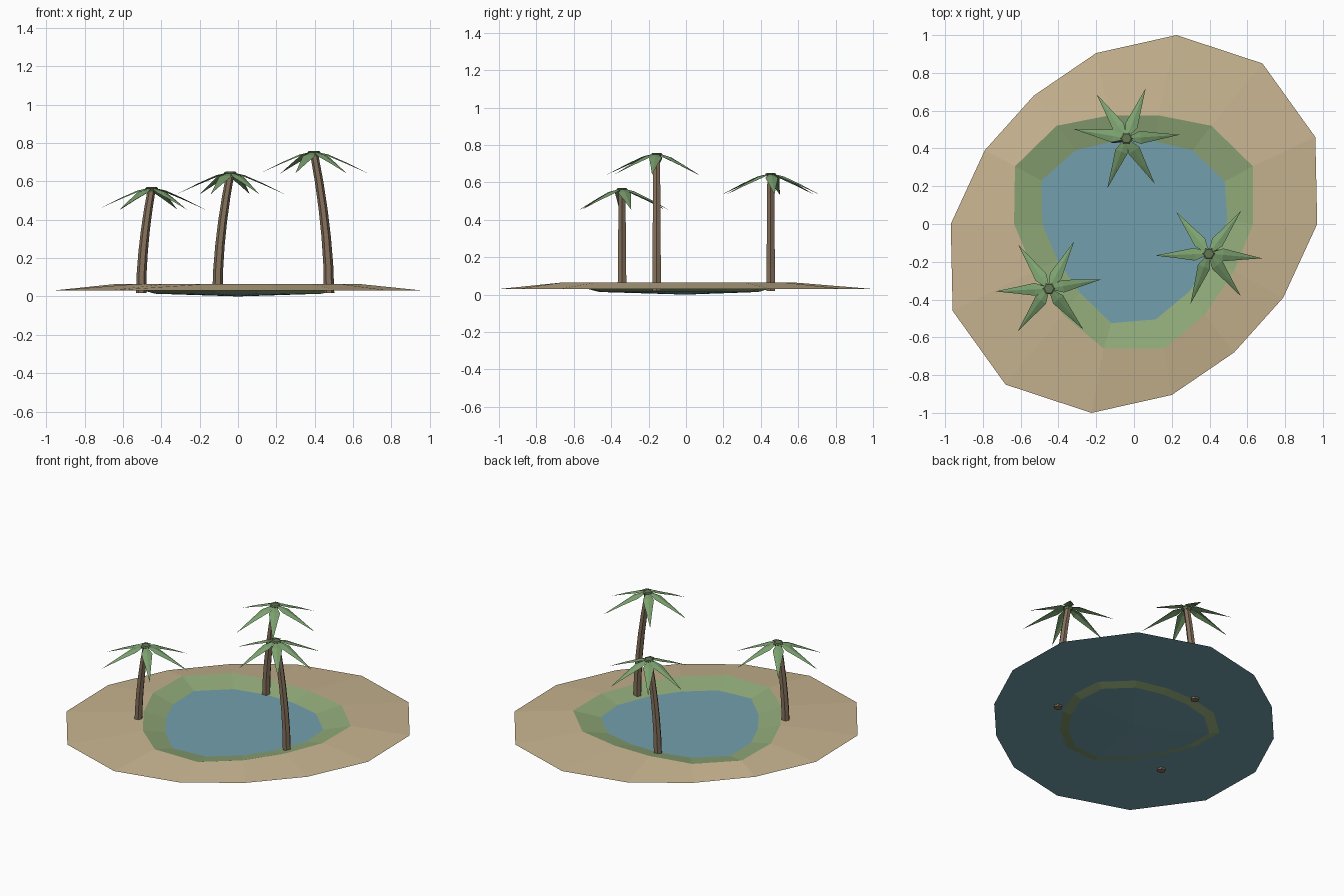
import bpy, bmesh
from math import sin, cos, pi, radians

if "Cube" in bpy.data.objects:
    bpy.data.objects.remove(bpy.data.objects["Cube"])


def material(name, rgb):
    m = bpy.data.materials.new(name)
    m.diffuse_color = (*rgb, 1)
    m.use_nodes = True
    m.node_tree.nodes["Principled BSDF"].inputs["Base Color"].default_value = m.diffuse_color
    return m


SAND = material("sand", (0.58, 0.46, 0.28))
GRASS = material("grass", (0.28, 0.40, 0.19))
WATER = material("water", (0.17, 0.35, 0.42))
BARK = material("bark", (0.24, 0.17, 0.11))
LEAF = material("leaf", (0.20, 0.36, 0.16))
CROWN = material("crown", (0.13, 0.19, 0.09))


def build(name, verts, faces, mat):
    me = bpy.data.meshes.new(name)
    me.from_pydata(verts, [], faces)
    bm = bmesh.new()
    bm.from_mesh(me)
    bmesh.ops.recalc_face_normals(bm, faces=bm.faces)
    # open sheets should face upwards
    if any(e.is_boundary for e in bm.edges) and sum(f.normal.z * f.calc_area() for f in bm.faces) < 0:
        bmesh.ops.reverse_faces(bm, faces=bm.faces)
    bm.to_mesh(me)
    bm.free()
    me.materials.append(mat)
    ob = bpy.data.objects.new(name, me)
    bpy.context.collection.objects.link(ob)
    return ob


def bands(rings, n):
    return [(r * n + i, r * n + (i + 1) % n, (r + 1) * n + (i + 1) % n, (r + 1) * n + i)
            for r in range(rings - 1) for i in range(n)]


def at(outline, z):
    return [(x, y, z) for x, y in outline]


# Outlines of the shore, the grass edge and the waterline
N = 14
shore = [(.97, 0), (.96, .46), (.68, .85), (.225, 1), (-.2, .905), (-.53, .68), (-.79, .39)]
shore += [(-x, -y) for x, y in shore]
bank = [(.63, 0), (.63, .305), (.41, .52), (.13, .575), (-.13, .575), (-.41, .52), (-.63, .305),
        (-.635, 0), (-.53, -.25), (-.375, -.48), (-.16, -.66), (.16, -.66), (.375, -.48), (.53, -.25)]
edge = [(.495, .02), (.48, .225), (.31, .39), (.1, .44), (-.1, .44), (-.31, .39), (-.49, .23),
        (-.485, 0), (-.405, -.19), (-.29, -.36), (-.12, -.525), (.115, -.505), (.29, -.36), (.41, -.19)]
bed = [(x * .88, y * .88) for x, y in edge]

# Ground: sand ring, grass bank dipping under the water, pond bed
build("sand_ring", at(shore, .03) + at(bank, .065), bands(2, N), SAND)
build("grass_bank", at(bank, .065) + at(edge, .03) + at(bed, .014), bands(3, N), GRASS)
build("pond_bed", at(bed, .014) + [(0, 0, 0)], [(i, (i + 1) % N, N) for i in range(N)], WATER)
build("water_sheet", at(shore, .03), [tuple(range(N))], WATER)


def palm(name, base_x, top_x, y, top, angles):
    # Curved six-sided trunk
    rings, sides = 6, 6
    verts = []
    for k in range(rings):
        t = k / (rings - 1)
        cx = base_x + (top_x - base_x) * t ** 1.8
        r = .027 - .006 * t
        verts += [(cx + r * cos(2 * pi * i / sides), y + r * sin(2 * pi * i / sides),
                   .018 + (top - .028) * t) for i in range(sides)]
    caps = [tuple(range(sides)), tuple(range((rings - 1) * sides, rings * sides))]
    build(name + "_trunk", verts, bands(rings, sides) + caps, BARK)

    # Crown hub
    hub = [(top_x + r * cos(pi * i / 3), y + r * sin(pi * i / 3), z)
           for r, z in ((.022, top - .022), (.034, top - .006), (.026, top)) for i in range(6)]
    build(name + "_crown", hub, bands(3, 6) + [tuple(range(6)), tuple(range(12, 18))], CROWN)

    # Drooping fronds, each folded along its middle
    profile = [(.01, .008, -.004, 0), (.075, .034, -.026, .008), (.17, .018, -.066, .006)]
    for n, a in enumerate(angles):
        c, s = cos(radians(a)), sin(radians(a))
        v = []
        for r, w, z, fold in profile:
            for side, up in ((-1, 0), (0, fold), (1, 0)):
                v.append((top_x + r * c - side * w * s, y + r * s + side * w * c, top + z + up))
        v.append((top_x + .284 * c, y + .284 * s, top - .117))
        f = [(0, 1, 4, 3), (1, 2, 5, 4), (3, 4, 7, 6), (4, 5, 8, 7), (6, 7, 9), (7, 8, 9)]
        build(f"{name}_frond_{n + 1}", v, f, LEAF)


palm("left_palm", -.505, -.45, -.342, .57, (10, 62, 125, 183, 234, 310))
palm("back_palm", -.107, -.04, .453, .65, (4, 69, 124, 170, 249, 302))
palm("right_palm", .475, .396, -.157, .758, (-5, 53, 128, 182, 250, 307))
